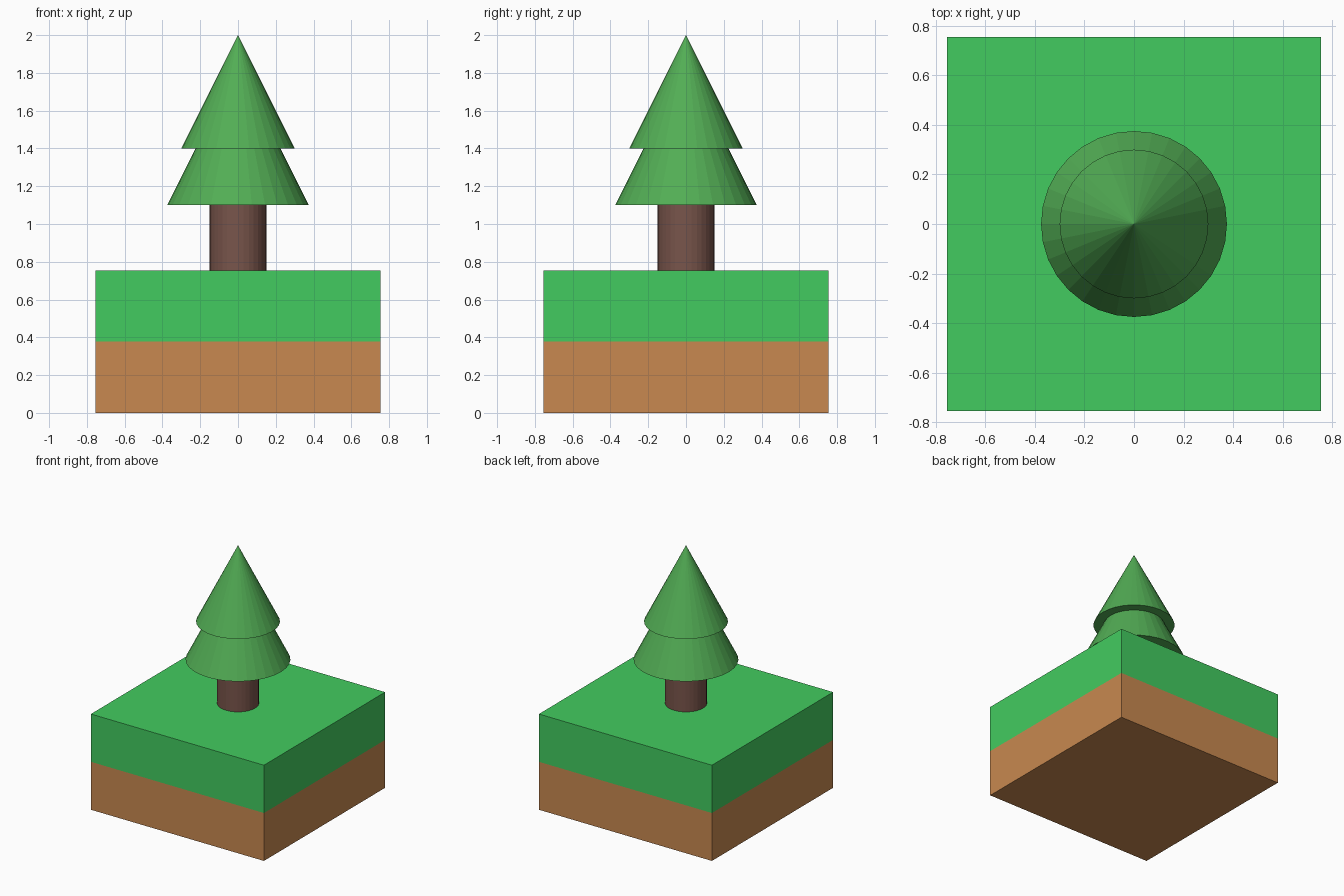
import bpy

if "Cube" in bpy.data.objects:
    bpy.data.objects.remove(bpy.data.objects["Cube"])


def material(name, color):
    mat = bpy.data.materials.new(name)
    mat.diffuse_color = (*color, 1)
    mat.use_nodes = True
    mat.node_tree.nodes["Principled BSDF"].inputs["Base Color"].default_value = mat.diffuse_color
    return mat


def finish(name, mat):
    obj = bpy.context.object
    obj.name = name
    obj.data.materials.append(mat)
    return obj


def slab(name, width, z0, z1, mat):
    bpy.ops.mesh.primitive_cube_add(size=1, location=(0, 0, (z0 + z1) / 2))
    obj = finish(name, mat)
    obj.scale = (width, width, z1 - z0)
    bpy.ops.object.transform_apply(location=False, rotation=False, scale=True)


def round_part(name, r0, r1, z0, z1, mat):
    bpy.ops.mesh.primitive_cone_add(vertices=32, radius1=r0, radius2=r1,
                                    depth=z1 - z0, location=(0, 0, (z0 + z1) / 2))
    finish(name, mat)


soil = material("soil", (0.58, 0.25, 0.08))
grass = material("grass", (0.055, 0.60, 0.115))
bark = material("bark", (0.19, 0.09, 0.07))
needles = material("needles", (0.085, 0.42, 0.09))

# Square ground block in two layers
slab("soil_layer", 1.51, 0, 0.378, soil)
slab("grass_layer", 1.51, 0.378, 0.755, grass)

# Tree: trunk and two tiers of foliage
round_part("trunk", 0.15, 0.15, 0.755, 1.1, bark)
round_part("lower_foliage", 0.375, 0, 1.1, 1.85, needles)
round_part("upper_foliage", 0.3, 0, 1.4, 2.0, needles)
